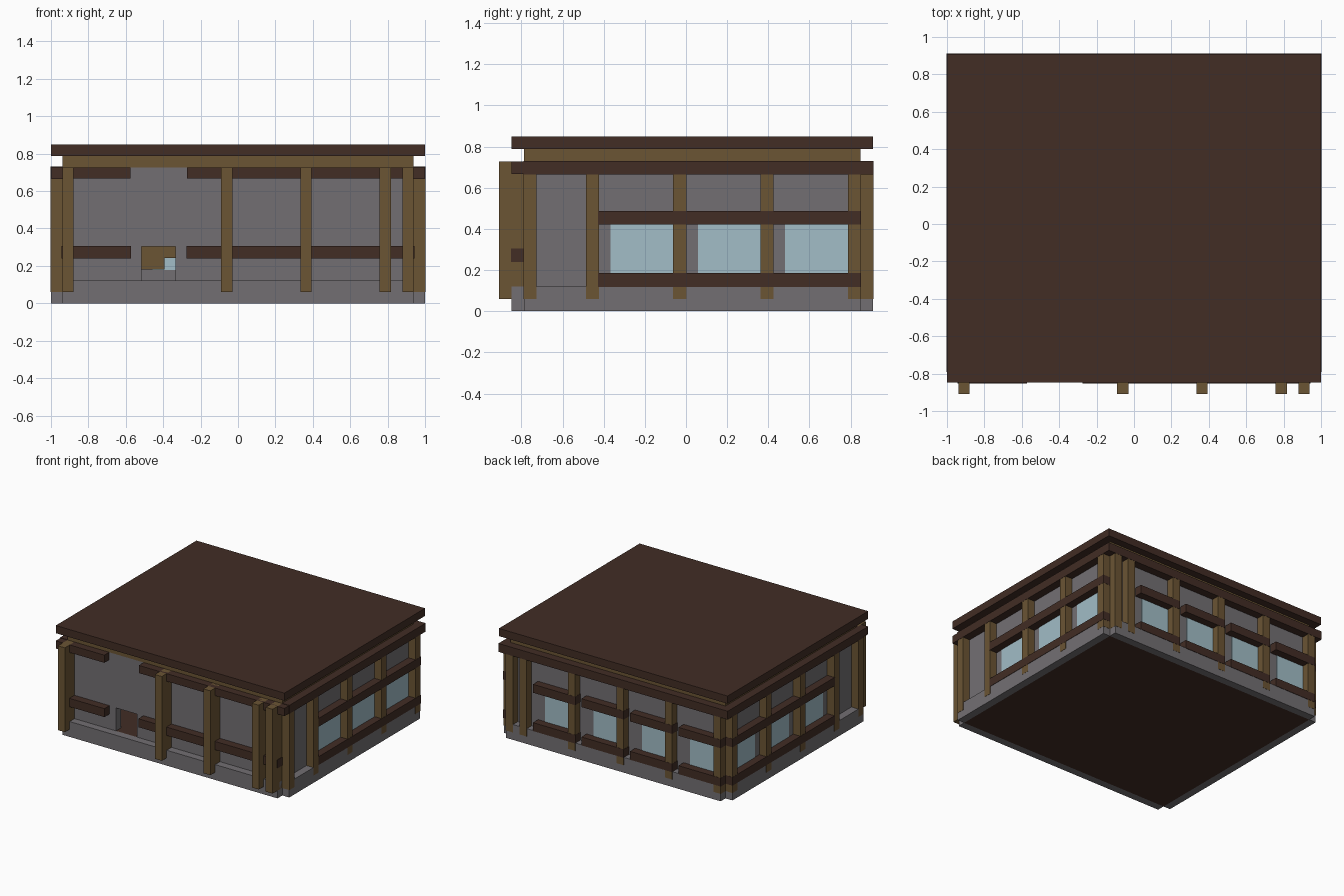
import bpy

cube = bpy.data.objects.get("Cube")
if cube:
    bpy.data.objects.remove(cube, do_unlink=True)

U = 2 / 33      # block size
E = 0.003       # slight lift for overlapping blocks


def material(name, rgb):
    m = bpy.data.materials.new(name)
    m.use_nodes = True
    m.diffuse_color = (*rgb, 1)
    m.node_tree.nodes["Principled BSDF"].inputs["Base Color"].default_value = (*rgb, 1)
    return m


DARK = material("dark_wood", (0.054, 0.026, 0.018))
TAN = material("tan_timber", (0.147, 0.089, 0.034))
GREY = material("grey_plaster", (0.171, 0.159, 0.171))
GLASS = material("pale_glass", (0.36, 0.51, 0.57))


def block(name, mat, x, y, z, lift=0):
    """Box spanning block-unit ranges, optionally swollen a little."""
    lo = [a[0] * U - o - lift for a, o in zip((x, y, z), (1, 15 * U, 0))]
    hi = [a[1] * U - o + lift for a, o in zip((x, y, z), (1, 15 * U, 0))]
    bpy.ops.mesh.primitive_cube_add(size=1, location=[(a + b) / 2 for a, b in zip(lo, hi)])
    ob = bpy.context.object
    ob.name = name
    ob.scale = [b - a for a, b in zip(lo, hi)]
    bpy.ops.object.transform_apply(location=False, rotation=False, scale=True)
    ob.data.materials.append(mat)
    return ob


# Roof, eaves and floor
block("roof", DARK, (0, 33), (1, 30), (13, 14))
block("eaves", TAN, (1, 32), (2, 29), (12, 13))
block("floor", DARK, (1, 32), (2, 29), (0, 2))

# Plinth strips, leaving notched corners
block("front_plinth", GREY, (1, 32), (1, 2), (0, 2))
block("back_plinth", GREY, (1, 32), (29, 30), (0, 2))
for side, x in (("right", 0), ("left", 32)):
    block(side + "_plinth", GREY, (x, x + 1), (2, 29), (0, 2))

# Walls, with a doorway in the front
block("front_wall_long", GREY, (11, 32), (2, 3), (2, 12))
block("front_wall_short", GREY, (1, 8), (2, 3), (2, 12))
block("front_wall_over_door", GREY, (8, 11), (2, 3), (5, 12))
block("back_wall", GREY, (1, 32), (28, 29), (2, 12))
for side, x in (("right", 1), ("left", 31)):
    block(side + "_wall", GREY, (x, x + 1), (3, 28), (2, 12))

# Timber seen inside the doorway
block("inner_post", TAN, (8, 10), (26, 27), (3, 5))
block("inner_shelf", TAN, (10, 11), (26, 27), (4, 5))

# Front posts and beams
for x in (1, 15, 22, 29, 31):
    block("front_post", TAN, (x, x + 1), (0, 2), (1, 12))
for x0, x1 in ((0, 7), (12, 33)):
    block("front_top_beam", DARK, (x0, x1), (1, 2), (11, 12))
    block("front_rail", DARK, (max(x0, 1), min(x1, 32)), (1, 2), (4, 5), E)

# Side posts, beams and windows
for side, x, w in (("right", 0, 1), ("left", 32, 31)):
    for y in (2, 7, 14, 21, 28):
        block(side + "_post", TAN, (x, x + 1), (y, y + 1), (1, 12), E / 2)
    block(side + "_top_beam", DARK, (x, x + 1), (2, 30), (11, 12), E)
    for z in (2, 7):
        block(side + "_rail", DARK, (x, x + 1), (8, 29), (z, z + 1), E)
    for y in (9, 16, 23):
        block(side + "_window", GLASS, (w, w + 1), (y, y + 5), (3, 7), E)

# Back posts, beams and windows
for x in (1, 8, 15, 22, 29, 31):
    block("back_post", TAN, (x, x + 1), (29, 30), (1, 12), E / 2)
block("back_top_beam", DARK, (0, 33), (29, 30), (11, 12), E)
for x in (1, 8, 15, 22):
    block("back_window", GLASS, (x + 1, x + 5), (28, 29), (3, 7), E)
    for z in (2, 7):
        block("back_rail", DARK, (x, x + 6), (29, 30), (z, z + 1), E)
